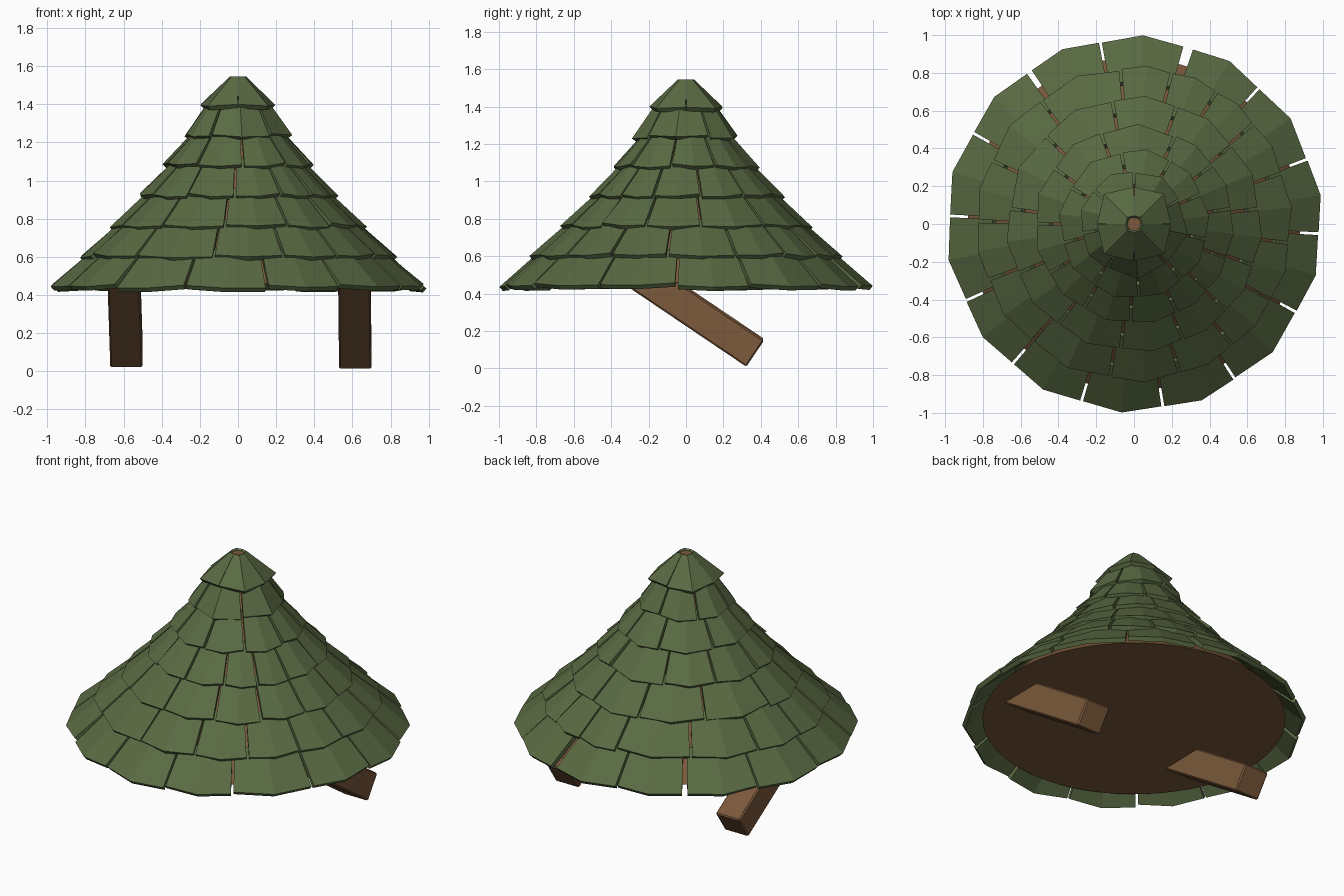
import bpy, bmesh, math, random
from mathutils import Matrix, Vector

if "Cube" in bpy.data.objects:
    bpy.data.objects.remove(bpy.data.objects["Cube"])

random.seed(4)


def material(name, rgb):
    m = bpy.data.materials.new(name)
    m.diffuse_color = (*rgb, 1)
    m.use_nodes = True
    m.node_tree.nodes["Principled BSDF"].inputs["Base Color"].default_value = m.diffuse_color
    return m


GREEN = material("moss green", (0.10, 0.143, 0.055))
BROWN = material("timber brown", (0.20, 0.10, 0.045))


def make_object(name, bm, mat):
    bmesh.ops.recalc_face_normals(bm, faces=bm.faces)
    mesh = bpy.data.meshes.new(name)
    bm.to_mesh(mesh)
    bm.free()
    mesh.materials.append(mat)
    ob = bpy.data.objects.new(name, mesh)
    bpy.context.collection.objects.link(ob)
    return ob


# inner timber cone with a closed base
profile = [(0.88, 0.46), (0.76, 0.585), (0.60, 0.74), (0.45, 0.90),
           (0.32, 1.06), (0.21, 1.22), (0.13, 1.37), (0.035, 1.535)]
SIDES = 64
bm = bmesh.new()
rings = []
for r, z in profile:
    rings.append([bm.verts.new((r * math.cos(2 * math.pi * i / SIDES),
                                r * math.sin(2 * math.pi * i / SIDES), z))
                  for i in range(SIDES)])
for lo, hi in zip(rings, rings[1:]):
    for i in range(SIDES):
        j = (i + 1) % SIDES
        bm.faces.new((lo[i], lo[j], hi[j], hi[i]))
bm.faces.new(rings[0])
bm.faces.new(rings[-1])
make_object("roof_core", bm, BROWN)


def add_tile(bm, a0, a1, bottom, top, bulge, thick=0.028):
    """Folded slab with a centre ridge, spanning angles a0..a1 in degrees."""
    lift = random.uniform(-0.006, 0.006)
    swing = random.uniform(-0.008, 0.008)
    normal = Vector((top[1] - bottom[1], bottom[0] - top[0])).normalized() * thick
    grid = []
    for depth in (0, 1):
        for k, (r, z) in enumerate((bottom, top)):
            row = []
            for c, f in enumerate((0, 0.5, 1)):
                a = math.radians(a0 + (a1 - a0) * f)
                rr, zz = r, z
                if c != 1:
                    rr *= bulge
                if k == 0:
                    zz += lift + swing * (c - 1) + (0.008 if c != 1 else 0)
                rr -= depth * normal.x
                zz -= depth * normal.y
                row.append(bm.verts.new((rr * math.cos(a), rr * math.sin(a), zz)))
            grid.append(row)
    ob, ot, ib, it = grid
    for c in (0, 1):
        bm.faces.new((ob[c], ob[c + 1], ot[c + 1], ot[c]))
        bm.faces.new((ib[c], it[c], it[c + 1], ib[c + 1]))
        bm.faces.new((ob[c], ib[c], ib[c + 1], ob[c + 1]))
        bm.faces.new((ot[c], ot[c + 1], it[c + 1], it[c]))
    for c in (0, 2):
        bm.faces.new((ob[c], ot[c], it[c], ib[c]))


# shingle rows: outer radius, eave height, seam angles (clockwise, degrees)
rows = [
    (1.00, 0.44, [74, 47.5, 20.5, -3, -28.5, -57, -81, -106.5, -131, -155.5,
                  -182.5, -209.5, -235, -259.5]),
    (0.84, 0.60, [76, 58, 40, 19, -7, -29, -51, -73, -99, -131, -159, -181,
                  -204, -233, -265]),
    (0.68, 0.76, [70, 39, 7, -19, -43, -67, -96, -127, -157, -187, -225, -260]),
    (0.53, 0.92, [65, 37, 9, -20, -42, -64, -92, -121, -150, -180, -215, -250]),
    (0.40, 1.08, [60, 24, -12, -49, -86, -124, -165, -210, -260]),
    (0.29, 1.235, [90, 28, -50, -122, -170, -220]),
    (0.225, 1.385, [90, 0, -90, -180]),
]
for n, (radius, z, seams) in enumerate(rows):
    last = n == len(rows) - 1
    top = (0.05, 1.545) if last else (rows[n + 1][0] - 0.07, rows[n + 1][1] + 0.04)
    gap = 0.5 if last else 0.45 / radius
    bm = bmesh.new()
    for a, b in zip(seams, seams[1:] + [seams[0] - 360]):
        # two seams of the lowest row stand open
        wide = 2.2 if n == 0 and a == 74 else 0
        wide_left = 0.9 if n == 0 and a == -235 else 0
        # wider tiles flatten more across their chord
        bulge = 0.98 - 0.0011 * max(0, a - b - 22)
        if last:
            bulge = 0.87
        add_tile(bm, b + gap, a - gap - wide - wide_left, (radius, z), top, bulge)
    make_object("shingle_row_%d" % (n + 1), bm, GREEN)

# slanted support posts running down towards the back
along = Vector((0, 0.83, -0.56)).normalized()
up = Vector((1, 0, 0)).cross(along)
LENGTH, WIDTH = 0.82, 0.17
for name, x, lean, drop in (("left_post", -0.585, 0.015, 0.008),
                            ("right_post", 0.615, 0.005, 0.0)):
    bm = bmesh.new()
    bmesh.ops.create_cube(bm, size=1)
    end = Vector((x, 0.37, 0.08 + drop))
    for v in bm.verts:
        t = v.co.y - 0.5
        v.co = (end + along * (t * LENGTH) + up * (v.co.z * WIDTH)
                + Vector((v.co.x * WIDTH + lean * t, 0, 0)))
    bmesh.ops.bevel(bm, geom=bm.edges[:], offset=0.008, segments=1, affect='EDGES')
    make_object(name, bm, BROWN)

# smooth the round core while keeping its rims sharp
core = bpy.data.objects["roof_core"]
bpy.context.view_layer.objects.active = core
core.select_set(True)
bpy.ops.object.shade_smooth_by_angle(angle=math.radians(30))
